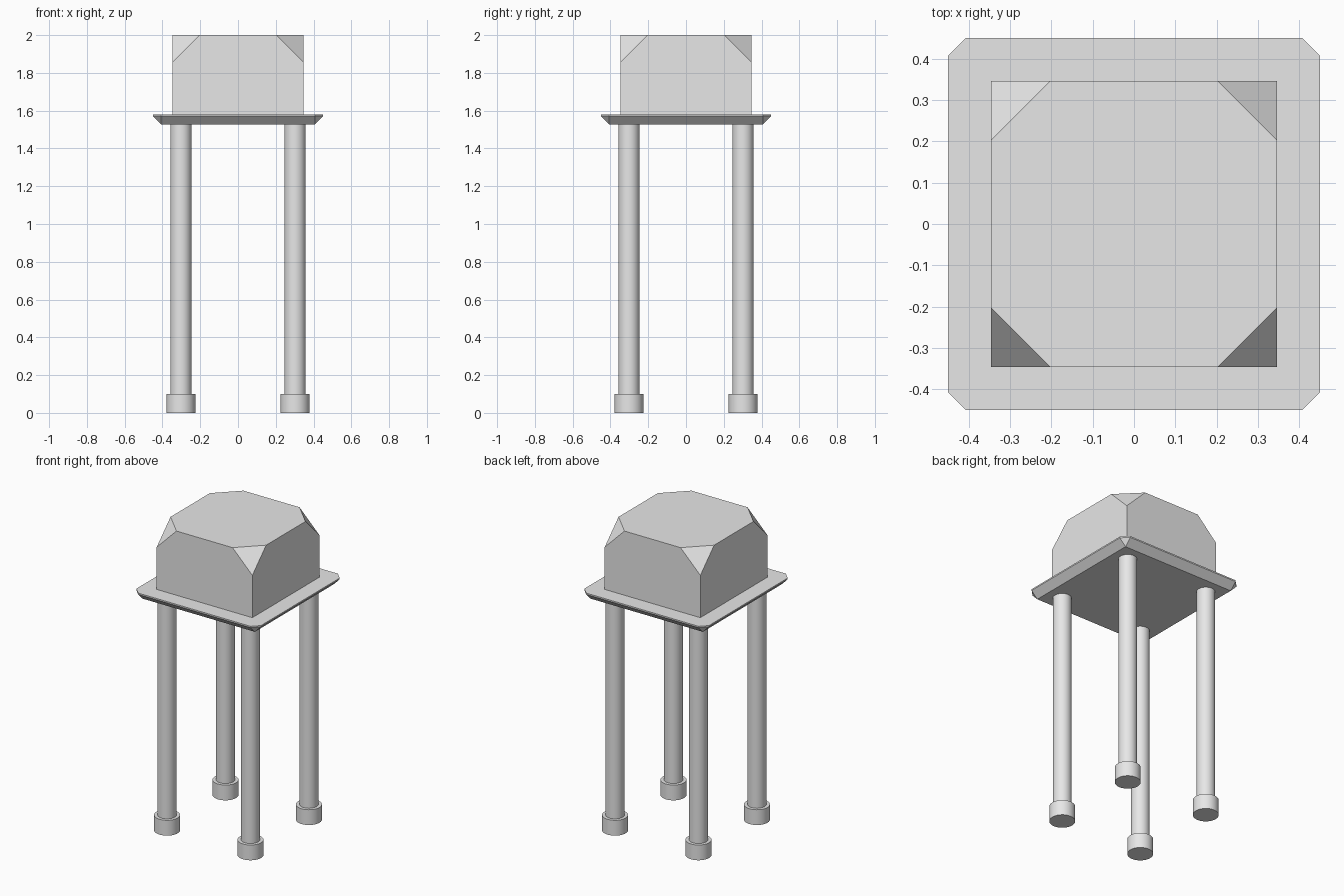
import bpy
import bmesh
from mathutils import Matrix

cube = bpy.data.objects.get("Cube")
if cube:
    bpy.data.objects.remove(cube, do_unlink=True)

grey = bpy.data.materials.new("light_grey")
grey.use_nodes = True
grey.diffuse_color = (0.8, 0.8, 0.8, 1)
grey.node_tree.nodes["Principled BSDF"].inputs["Base Color"].default_value = (0.8, 0.8, 0.8, 1)


def finish(name, bm):
    mesh = bpy.data.meshes.new(name)
    bmesh.ops.recalc_face_normals(bm, faces=bm.faces[:])
    bm.to_mesh(mesh)
    bm.free()
    mesh.materials.append(grey)
    obj = bpy.data.objects.new(name, mesh)
    bpy.context.collection.objects.link(obj)
    return obj


def box(half, bottom, top):
    bm = bmesh.new()
    placement = (Matrix.Translation((0, 0, (bottom + top) / 2))
                 @ Matrix.Diagonal((2 * half, 2 * half, top - bottom, 1)))
    bmesh.ops.create_cube(bm, size=1, matrix=placement)
    return bm


def cylinder(name, x, y, radius, bottom, top):
    bm = bmesh.new()
    bmesh.ops.create_cone(bm, cap_ends=True, segments=32, radius1=radius, radius2=radius,
                          depth=top - bottom,
                          matrix=Matrix.Translation((x, y, (bottom + top) / 2)))
    # Smooth sides, flat caps with sharp rims
    for face in bm.faces:
        face.smooth = len(face.verts) == 4
    for edge in bm.edges:
        edge.smooth = all(len(f.verts) == 4 for f in edge.link_faces)
    return finish(name, bm)


# Cushion: a block with its four top corners cut off
seat_top, plate_top, plate_bottom = 2.0, 1.58, 1.527
bm = box(0.346, plate_top, seat_top)
corners = [v for v in bm.verts if v.co.z > 1.9]
bmesh.ops.bevel(bm, geom=corners, offset=0.143, offset_type='OFFSET',
                segments=1, profile=0.5, affect='VERTICES')
finish("seat_cushion", bm)

# Seat plate: chamfered underneath and down its corners
bm = box(0.451, plate_bottom, plate_top)
middle = (plate_bottom + plate_top) / 2
edges = [e for e in bm.edges if min(v.co.z for v in e.verts) < middle]
bmesh.ops.bevel(bm, geom=edges, offset=0.044, offset_type='OFFSET',
                segments=1, profile=0.5, affect='EDGES')
finish("seat_plate", bm)

# Four legs with wider feet
for side, x in (("left", 0.302), ("right", -0.302)):
    for end, y in (("front", -0.302), ("back", 0.302)):
        cylinder(f"{end}_{side}_leg", x, y, 0.056, 0.05, plate_bottom + 0.01)
        cylinder(f"{end}_{side}_foot", x, y, 0.077, 0, 0.1)
